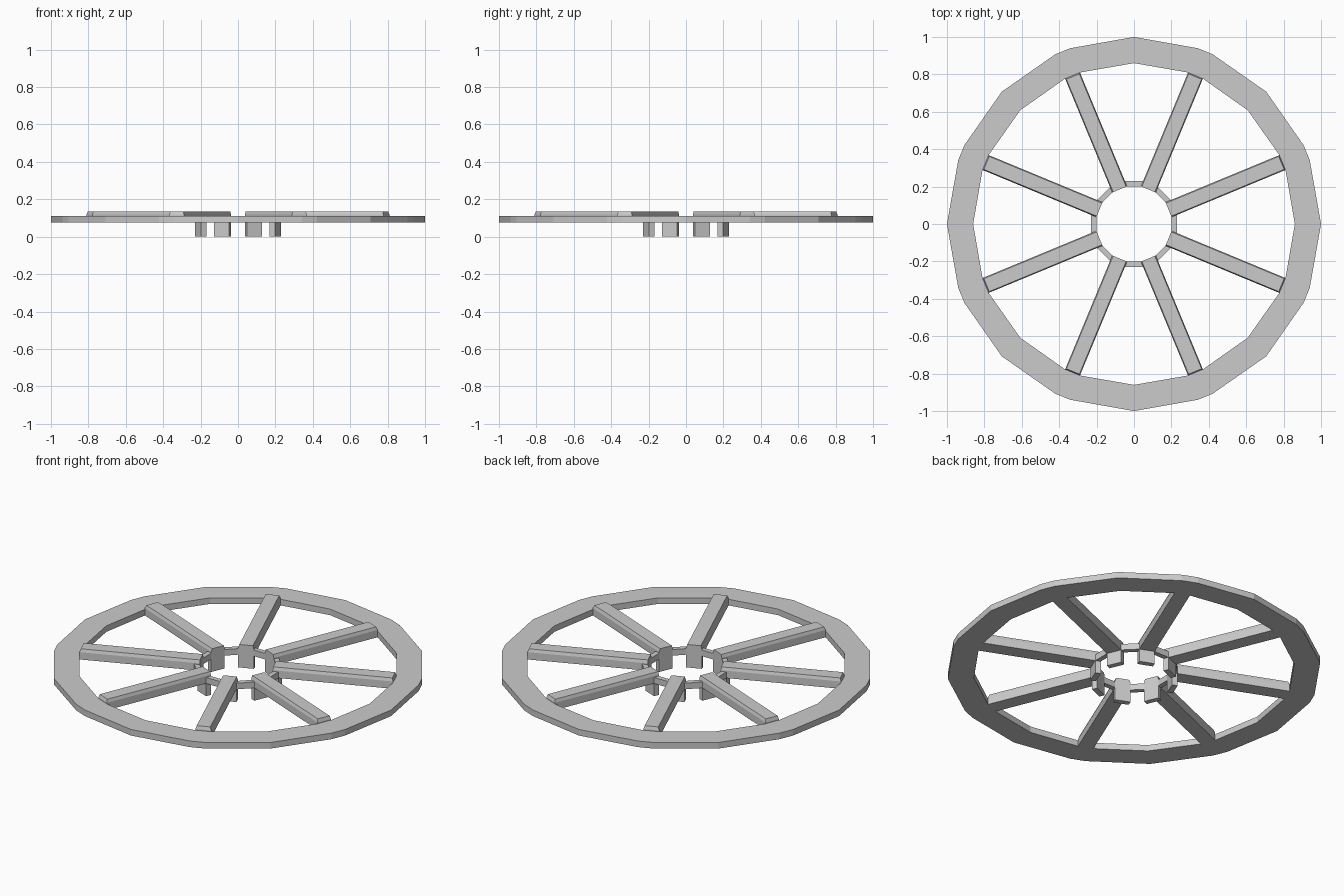
import bpy, bmesh, math

if "Cube" in bpy.data.objects:
    bpy.data.objects.remove(bpy.data.objects["Cube"])

Z0, Z1 = 0.075, 0.111          # rim and hub bar bottom / top
SHOULDER, TOP = 0.118, 0.136   # spoke chamfer start / end
H = 0.043                      # spoke half width
R_OUT, R_IN = 1.0, 0.86        # rim radii
HUB_IN, HUB_OUT = 0.20, 0.231  # foot, radially
STEP = math.pi / 4
U_IN = math.sqrt(R_IN ** 2 - H ** 2)


def add(name, bm):
    bmesh.ops.recalc_face_normals(bm, faces=bm.faces)
    me = bpy.data.meshes.new(name)
    bm.to_mesh(me)
    bm.free()
    ob = bpy.data.objects.new(name, me)
    bpy.context.collection.objects.link(ob)
    return ob


def polar(r, a):
    return r * math.cos(a), r * math.sin(a)


def prism(bm, pts, z0, z1):
    lo = [bm.verts.new((x, y, z0)) for x, y in pts]
    hi = [bm.verts.new((x, y, z1)) for x, y in pts]
    n = len(pts)
    bm.faces.new(lo[::-1])
    bm.faces.new(hi)
    for i in range(n):
        j = (i + 1) % n
        bm.faces.new((lo[i], lo[j], hi[j], hi[i]))


# Rim: a corner between spokes and two corners at each spoke's sides
def rim_loop(bm, r, z):
    d = math.asin(H / r)
    angles = [i * STEP + a for i in range(8)
              for a in (0, STEP / 2 - d, STEP / 2 + d)]
    return [bm.verts.new((*polar(r, a), z)) for a in angles]


bm = bmesh.new()
loops = [rim_loop(bm, r, z) for r, z in
         ((R_OUT, Z0), (R_OUT, Z1), (R_IN, Z1), (R_IN, Z0))]
for k in range(4):
    a, b = loops[k], loops[(k + 1) % 4]
    for i in range(24):
        j = (i + 1) % 24
        bm.faces.new((a[i], a[j], b[j], b[i]))
add("rim", bm)

# Spoke with a foot: L-shaped side profile, chamfered top
bm = bmesh.new()
profile = [(HUB_IN, 0), (HUB_OUT, 0), (HUB_OUT, Z0), (U_IN, Z0),
           (U_IN, SHOULDER), (HUB_IN, SHOULDER)]
near = [bm.verts.new((u, -H, z)) for u, z in profile]
far = [bm.verts.new((u, H, z)) for u, z in profile]
bm.faces.new(near)
bm.faces.new(far[::-1])
for i in range(6):
    j = (i + 1) % 6
    f = bm.faces.new((near[i], far[i], far[j], near[j]))
    if i == 4:
        top = f
bmesh.ops.recalc_face_normals(bm, faces=bm.faces)
bmesh.ops.inset_region(bm, faces=[top], thickness=0.008)
for v in top.verts:
    v.co.z = TOP
    if v.co.x < 0.4:
        v.co.x = HUB_IN
spoke = add("spoke", bm)
spoke.rotation_euler.z = STEP / 2
for i in range(1, 8):
    s = spoke.copy()
    s.rotation_euler.z = STEP * (i + 0.5)
    bpy.context.collection.objects.link(s)

# Hub ring: short bars joining neighbouring spokes
bm = bmesh.new()
ri, ro = math.hypot(HUB_IN, H), math.hypot(HUB_OUT, H)
ai = STEP / 2 - math.atan2(H, HUB_IN)
ao = STEP / 2 - math.atan2(H, HUB_OUT)
for i in range(8):
    c = i * STEP
    prism(bm, [polar(ri, c - ai), polar(ro, c - ao),
               polar(ro, c + ao), polar(ri, c + ai)], Z0, Z1)
add("hub_ring", bm)
